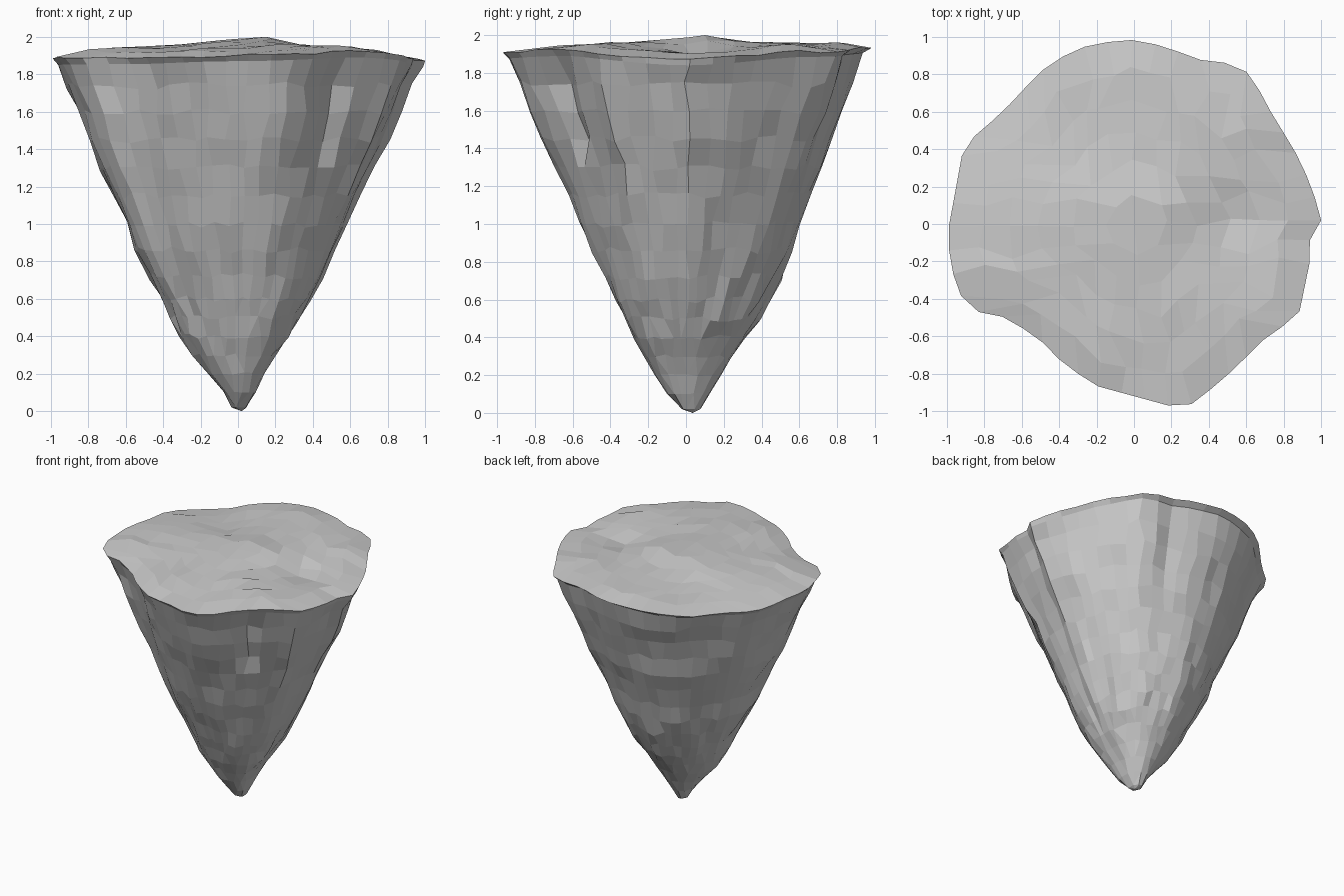
import bpy, bmesh, math, random
from mathutils import Vector, noise

if "Cube" in bpy.data.objects:
    bpy.data.objects.remove(bpy.data.objects["Cube"])

random.seed(4)

# Rim outline seen from above
rim_pts = [(1.0, .02), (.95, .2), (.87, .37), (.78, .52), (.7, .65), (.63, .8), (.5, .86), (.33, .88),
           (.17, .95), (-.05, .99), (-.3, .94), (-.46, .85), (-.6, .71), (-.7, .6), (-.91, .42),
           (-.95, .2), (-1.0, -.07), (-.95, -.36), (-.83, -.47), (-.68, -.5),
           (-.5, -.62), (-.43, -.7), (-.22, -.86), (0, -.92), (.22, -.98), (.32, -.96),
           (.53, -.78), (.7, -.61), (.88, -.49), (.94, -.2), (.94, -.05)]
N = 48          # columns round the side
M = N // 8      # half the number of top grid cells

# Side profile: height, then reach towards right, back, left, front
profile = [(.02, .045, .08, .02, .025), (.1, .095, .13, .075, .1), (.2, .14, .19, .16, .17),
           (.3, .2, .25, .25, .22), (.4, .27, .32, .32, .27), (.5, .33, .39, .365, .32),
           (.6, .39, .45, .41, .37), (.72, .455, .51, .48, .43), (.86, .525, .565, .555, .505),
           (1.0, .59, .61, .6, .58), (1.15, .66, .67, .675, .64), (1.3, .73, .735, .745, .715),
           (1.45, .81, .78, .805, .785), (1.6, .88, .84, .86, .85), (1.74, .93, .9, .92, .91),
           (1.85, .985, .95, .97, .965)]
# Rim height every 45 degrees, anticlockwise from the right
rim_z = (1.87, 1.915, 1.935, 1.88, 1.88, 1.885, 1.90, 1.92)


def around(values, a):
    # smooth value at angle a from evenly spaced directions
    n = len(values)
    q = (a % math.tau) / math.tau * n
    k, t = int(q) % n, q % 1
    t = t * t * (3 - 2 * t)
    return values[k] * (1 - t) + values[(k + 1) % n] * t


def resample(pts, n):
    pts = [Vector(p) for p in pts]
    pts.append(pts[0])
    seg = [(b - a).length for a, b in zip(pts, pts[1:])]
    step, out, k, acc = sum(seg) / n, [], 0, 0
    for i in range(n):
        while acc + seg[k] < i * step:
            acc += seg[k]
            k += 1
        out.append(pts[k].lerp(pts[k + 1], (i * step - acc) / seg[k]))
    return out


def bump(v, centre, width):
    return math.exp(-((v - centre) / width) ** 2)


rim = resample(rim_pts, N)
bm = bmesh.new()


def bridge(a, b):
    for i in range(N):
        j = (i + 1) % N
        bm.faces.new((a[i], a[j], b[j], b[i]))


# Rocky tapering side
rings = []
for row in profile:
    z, ring = row[0], []
    blend = min(1, z / 1.8)
    for x, y in rim:
        r, a = math.hypot(x, y), math.atan2(y, x)
        r = (.985 * (1 - blend) + r * blend) * around(row[1:], a)
        # swelling low on the front right, vertical cleft above it
        r += .05 * bump(a, -.8, .5) * bump(z, .5, .35)
        if 1.4 < z < 1.84:
            r -= .07 * max(0, 1 - abs(a + .9) / .15)
        r += .012 * min(1, z / .6) * noise.noise(Vector((4 * x, 4 * y, 3 * z)))
        r += random.uniform(-.006, .006) * min(1, z / .5)
        zz = z + random.uniform(-.02, .02) * min(1, z / .6)
        if row is profile[-1]:
            zz = around(rim_z, a) - .03
        else:
            a += random.uniform(-.03, .03)
        ring.append(bm.verts.new((r * math.cos(a), r * math.sin(a), zz)))
    if rings:
        bridge(rings[-1], ring)
    rings.append(ring)
tip = bm.verts.new((.02, .035, 0))
for i in range(N):
    bm.faces.new((rings[0][(i + 1) % N], rings[0][i], tip))


def top_height(x, y, m):
    t = min(1, (1 - m) / .85)
    z = around(rim_z, math.atan2(y, x)) * (1 - t) + 1.945 * t
    z += .02 * min(1, (1 - m) / .17)
    # peak, left ridge, right hollow, back left trough
    z += .03 * bump(x, .15, .25) * bump(y, .1, .25)
    z += .02 * bump(x, -.7, .2) * bump(y, -.1, .25)
    z -= .05 * bump(x, .55, .15) * bump(y, .03, .15)
    z -= .015 * bump(x, -.35, .3) * bump(y, .6, .2)
    return z + .014 * noise.noise(Vector((1.5 * x, 4.5 * y, 7)))


# Uneven top face: a square grid stretched to the rim outline
grid = {}


def grid_ring(k):
    # walk round square ring k anticlockwise from the middle of its right side
    path = [(k, j) for j in range(k)] + [(i, k) for i in range(k, -k, -1)]
    path += [(-k, j) for j in range(k, -k, -1)] + [(i, -k) for i in range(-k, k)]
    return path + [(k, j) for j in range(-k, 0)]


for k in range(1, M + 1):
    for n, key in enumerate(grid_ring(k)):
        p = rim[round(n * N / (8 * k)) % N] * (k / M)
        if k < M:
            p = p + Vector((random.uniform(-.02, .02), random.uniform(-.02, .02)))
        z = top_height(p.x, p.y, k / M) + random.uniform(-.005, .005)
        grid[key] = bm.verts.new((p.x, p.y, z))
grid[0, 0] = bm.verts.new((0, 0, top_height(0, 0, 0)))
grid[1, 1].co = (.15, .1, 2.0)
for i in range(-M, M):
    for j in range(-M, M):
        bm.faces.new((grid[i, j], grid[i + 1, j], grid[i + 1, j + 1], grid[i, j + 1]))
bridge(rings[-1], [grid[key] for key in grid_ring(M)])

# Thin out the crowded facets towards the tip
bmesh.ops.remove_doubles(bm, verts=[v for r in rings[:7] for v in r], dist=.035)

bmesh.ops.recalc_face_normals(bm, faces=bm.faces)
mesh = bpy.data.meshes.new("floating_rock")
bm.to_mesh(mesh)
bm.free()
rock = bpy.data.objects.new("floating_rock", mesh)
bpy.context.collection.objects.link(rock)
